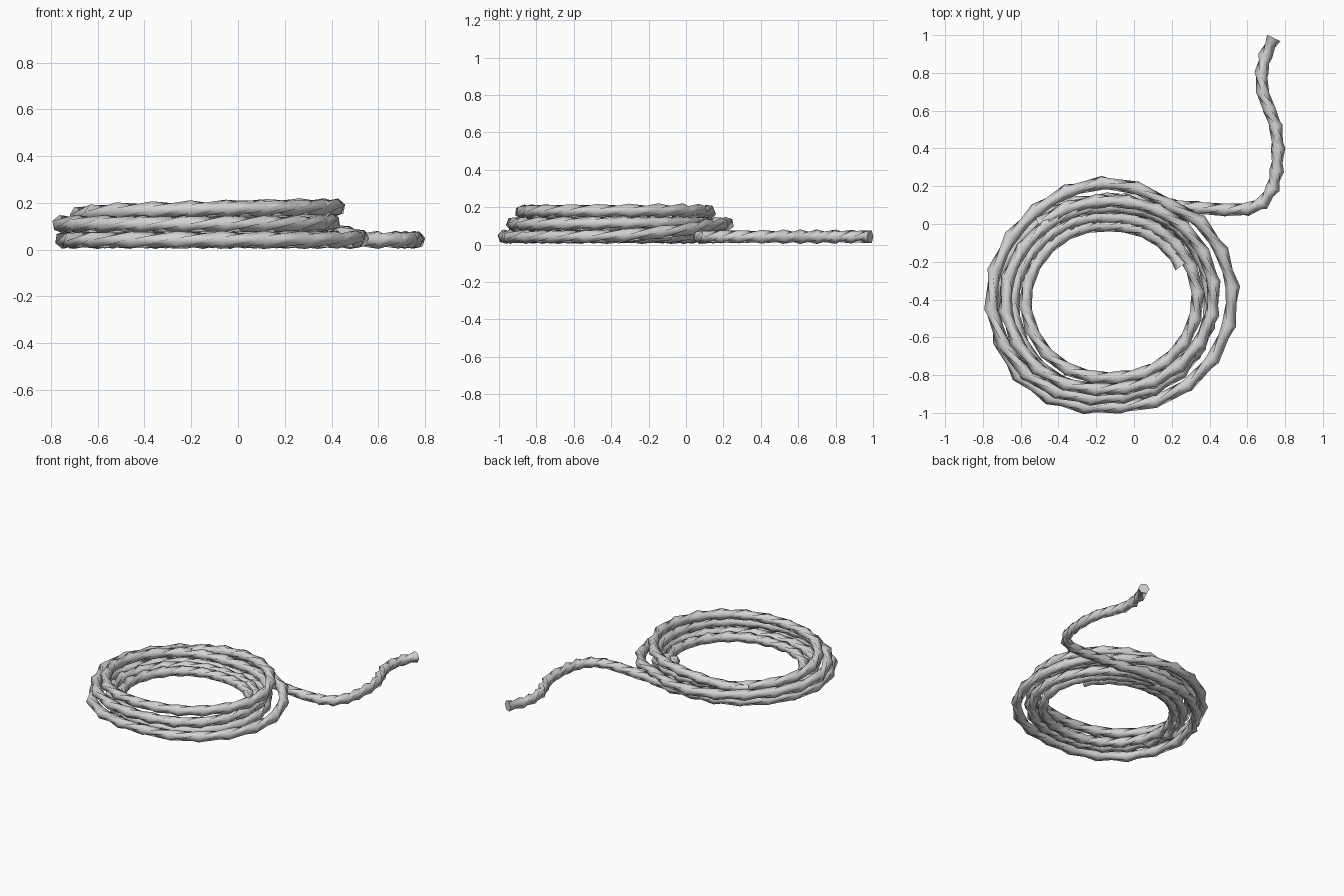
import bpy, bmesh, math
from mathutils import Vector

if "Cube" in bpy.data.objects:
    bpy.data.objects.remove(bpy.data.objects["Cube"])

CX, CY = -0.115, -0.385      # centre of the coil
R, SIDES = 0.039, 6          # rope thickness
TWIST = math.radians(68)     # twist per segment gives the lumpy rope look

rope_mat = bpy.data.materials.new("light_grey_rope")
rope_mat.diffuse_color = (0.65, 0.65, 0.65, 1)
rope_mat.use_nodes = True
rope_mat.node_tree.nodes["Principled BSDF"].inputs["Base Color"].default_value = rope_mat.diffuse_color


def coil_points(keys, step=18):
    """Sample (angle, radius, height) keys into a winding path."""
    pts = []
    n = round((keys[-1][0] - keys[0][0]) / step)
    for i in range(n + 1):
        a = keys[0][0] + (keys[-1][0] - keys[0][0]) * i / n
        for (a0, r0, z0), (a1, r1, z1) in zip(keys, keys[1:]):
            if a <= a1 + 1e-6:
                f = (a - a0) / (a1 - a0)
                r, z = r0 + (r1 - r0) * f, z0 + (z1 - z0) * f
                break
        t = math.radians(a)
        pts.append(Vector((CX + r * math.cos(t), CY + r * math.sin(t), z)))
    return pts


def rope(name, pts):
    """Sweep a twisted hexagon along the path."""
    bm = bmesh.new()
    rings = []
    for i, p in enumerate(pts):
        t = (pts[min(i + 1, len(pts) - 1)] - pts[max(i - 1, 0)]).normalized()
        side = t.cross(Vector((0, 0, 1))).normalized()
        up = side.cross(t)
        ring = []
        for k in range(SIDES):
            a = 2 * math.pi * k / SIDES + i * TWIST
            ring.append(bm.verts.new(p + R * (side * math.cos(a) + up * math.sin(a))))
        rings.append(ring)
    for a, b in zip(rings, rings[1:]):
        for k in range(SIDES):
            j = (k + 1) % SIDES
            for tri in ((a[k], a[j], b[j]), (a[k], b[j], b[k])):
                bm.faces.new(tri).smooth = True
    bm.faces.new(rings[0])
    bm.faces.new(rings[-1])
    bmesh.ops.recalc_face_normals(bm, faces=bm.faces)
    me = bpy.data.meshes.new(name)
    bm.to_mesh(me)
    bm.free()
    me.materials.append(rope_mat)
    ob = bpy.data.objects.new(name, me)
    bpy.context.collection.objects.link(ob)


# loose tail lying on the ground, leading into the coil
tail = [(0.74, 0.985), (0.695, 0.89), (0.675, 0.80), (0.68, 0.70), (0.715, 0.61),
        (0.75, 0.52), (0.763, 0.40), (0.755, 0.28), (0.735, 0.19), (0.68, 0.11),
        (0.60, 0.078), (0.48, 0.075), (0.34, 0.085)]
tail = [Vector((x, y, 0.042)) for x, y in tail]

# outer windings: bottom loop, middle loop, top loop
outer = coil_points([
    (57, 0.575, 0.042), (90, 0.51, 0.042), (135, 0.56, 0.042), (180, 0.63, 0.042),
    (225, 0.65, 0.042), (270, 0.58, 0.042), (315, 0.62, 0.042), (360, 0.643, 0.045),
    (405, 0.61, 0.085), (418, 0.57, 0.10), (450, 0.605, 0.11), (495, 0.61, 0.11),
    (540, 0.65, 0.11), (585, 0.61, 0.11), (630, 0.53, 0.11), (675, 0.54, 0.11),
    (720, 0.52, 0.115), (765, 0.51, 0.115), (810, 0.47, 0.115), (855, 0.52, 0.13),
    (900, 0.575, 0.145), (945, 0.55, 0.165), (990, 0.485, 0.175), (1035, 0.51, 0.18),
    (1080, 0.545, 0.18), (1125, 0.53, 0.182), (1170, 0.505, 0.175), (1215, 0.545, 0.12)])
rope("outer_coil_with_tail", tail + outer)

# inner windings on the ground, starting at the cut inner end
inner = coil_points([
    (24, 0.40, 0.042), (90, 0.375, 0.042), (135, 0.42, 0.042), (180, 0.465, 0.042),
    (225, 0.46, 0.042), (270, 0.43, 0.042), (315, 0.45, 0.042), (360, 0.455, 0.045),
    (450, 0.42, 0.05), (495, 0.47, 0.055), (540, 0.53, 0.055), (585, 0.54, 0.05),
    (630, 0.50, 0.045), (675, 0.53, 0.045), (720, 0.53, 0.045), (810, 0.47, 0.05)])
rope("inner_coil", inner)
